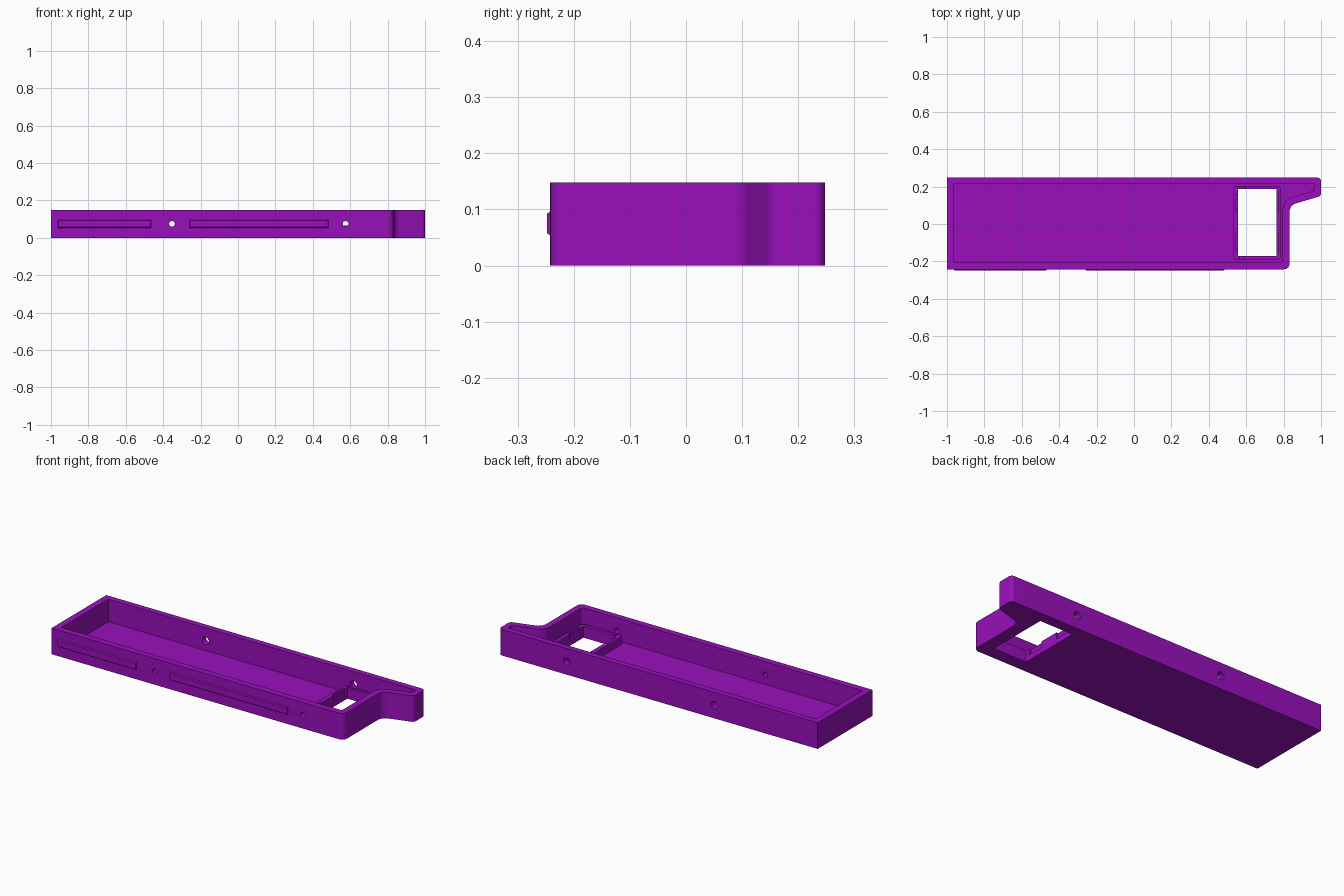
import bpy, bmesh, math
from mathutils import Vector

if "Cube" in bpy.data.objects:
    bpy.data.objects.remove(bpy.data.objects["Cube"])

purple = bpy.data.materials.new("purple plastic")
purple.diffuse_color = (0.32, 0.005, 0.50, 1)
purple.use_nodes = True
purple.node_tree.nodes["Principled BSDF"].inputs["Base Color"].default_value = purple.diffuse_color


def rounded(points, steps=8):
    """Outline with rounded corners from (x, y, radius) points."""
    out = []
    n = len(points)
    for i, (x, y, r) in enumerate(points):
        p = Vector((x, y))
        if r == 0:
            out.append(p)
            continue
        a = (Vector(points[i - 1][:2]) - p).normalized()
        b = (Vector(points[(i + 1) % n][:2]) - p).normalized()
        half = a.angle(b) / 2
        t = r / math.tan(half)
        c = p + (a + b).normalized() * (r / math.sin(half))
        v0, v1 = p + a * t - c, p + b * t - c
        ang = v0.angle_signed(v1)
        for k in range(steps + 1):
            f = -ang * k / steps
            out.append(c + Vector((v0.x * math.cos(f) - v0.y * math.sin(f),
                                   v0.x * math.sin(f) + v0.y * math.cos(f))))
    return out


def finish(bm, name):
    bmesh.ops.recalc_face_normals(bm, faces=bm.faces)
    me = bpy.data.meshes.new(name)
    bm.to_mesh(me)
    bm.free()
    me.materials.append(purple)
    ob = bpy.data.objects.new(name, me)
    bpy.context.collection.objects.link(ob)
    return ob


def prism(name, outline, z0, z1):
    bm = bmesh.new()
    face = bm.faces.new([bm.verts.new((p[0], p[1], z0)) for p in outline])
    top = bmesh.ops.extrude_face_region(bm, geom=[face])["geom"]
    bmesh.ops.translate(bm, vec=(0, 0, z1 - z0),
                        verts=[g for g in top if isinstance(g, bmesh.types.BMVert)])
    return finish(bm, name)


def rect(x0, x1, y0, y1, r=0):
    return rounded([(x0, y0, r), (x1, y0, r), (x1, y1, r), (x0, y1, r)])


def pin(name, x, y, z, radius, length):
    bm = bmesh.new()
    bmesh.ops.create_cone(bm, cap_ends=True, segments=24, radius1=radius,
                          radius2=radius, depth=length)
    ob = finish(bm, name)
    ob.rotation_euler.x = math.pi / 2
    ob.location = (x, y, z)
    return ob


def boolean(target, tools, operation="DIFFERENCE"):
    for tool in tools:
        mod = target.modifiers.new(tool.name, "BOOLEAN")
        mod.operation, mod.object, mod.solver = operation, tool, "EXACT"
        bpy.context.view_layer.objects.active = target
        bpy.ops.object.modifier_apply(modifier=mod.name)
        bpy.data.objects.remove(tool)


H, FLOOR = 0.148, 0.02

# Tray body with a wing at the back right corner
tray = prism("tray", rounded([
    (-1, -0.242, 0), (0.832, -0.242, 0.03), (0.832, 0.100, 0.045),
    (1.0, 0.150, 0.022), (1.0, 0.248, 0.02), (-1, 0.248, 0)]), 0, H)

# Hollow interior following the outline
cavity = prism("cavity_cutter", rounded([
    (-0.963, -0.205, 0), (0.795, -0.205, 0.012), (0.795, 0.128, 0.065),
    (0.966, 0.179, 0.006), (0.966, 0.214, 0.004), (-0.963, 0.214, 0)]), FLOOR, H + 0.1)
boolean(tray, [cavity])

# Raised frame around the window, then the window opening itself
frame = prism("window_frame", rect(0.53, 0.785, -0.19, 0.202, 0.018), 0.01, 0.065)
boolean(tray, [frame], "UNION")
boolean(tray, [prism("window_cutter", rect(0.555, 0.762, -0.17, 0.187), -0.1, 0.2)])

# Clip notches in the two long sides of the frame
for y in (0.112, -0.098):
    boolean(tray, [prism("notch_cutter", rect(0.544, 0.773, y - 0.047, y + 0.047),
                         0.03, 0.2)])

# Screw holes, wider through the back wall
for x in (-0.353, 0.575):
    boolean(tray, [pin("front_hole_cutter", x, -0.225, 0.075, 0.015, 0.1),
                   pin("back_hole_cutter", x, 0.23, 0.075, 0.021, 0.1)])

# Chamfered rails on the front face
for i, (x0, x1) in enumerate(((-0.963, -0.465), (-0.26, 0.485))):
    bm = bmesh.new()
    back = [bm.verts.new((x, -0.240, z)) for x, z in
            ((x0, 0.052), (x1, 0.052), (x1, 0.098), (x0, 0.098))]
    tip = [bm.verts.new((x, -0.248, z)) for x, z in
           ((x0 + .003, 0.058), (x1 - .003, 0.058), (x1 - .003, 0.092), (x0 + .003, 0.092))]
    bm.faces.new(back)
    bm.faces.new(tip)
    for k in range(4):
        j = (k + 1) % 4
        bm.faces.new((back[k], back[j], tip[j], tip[k]))
    finish(bm, f"front_rail_{i + 1}")

# Smooth rounded corners, keep edges sharp
bpy.ops.object.select_all(action="DESELECT")
tray.select_set(True)
bpy.context.view_layer.objects.active = tray
bpy.ops.object.shade_smooth_by_angle(angle=math.radians(30))
